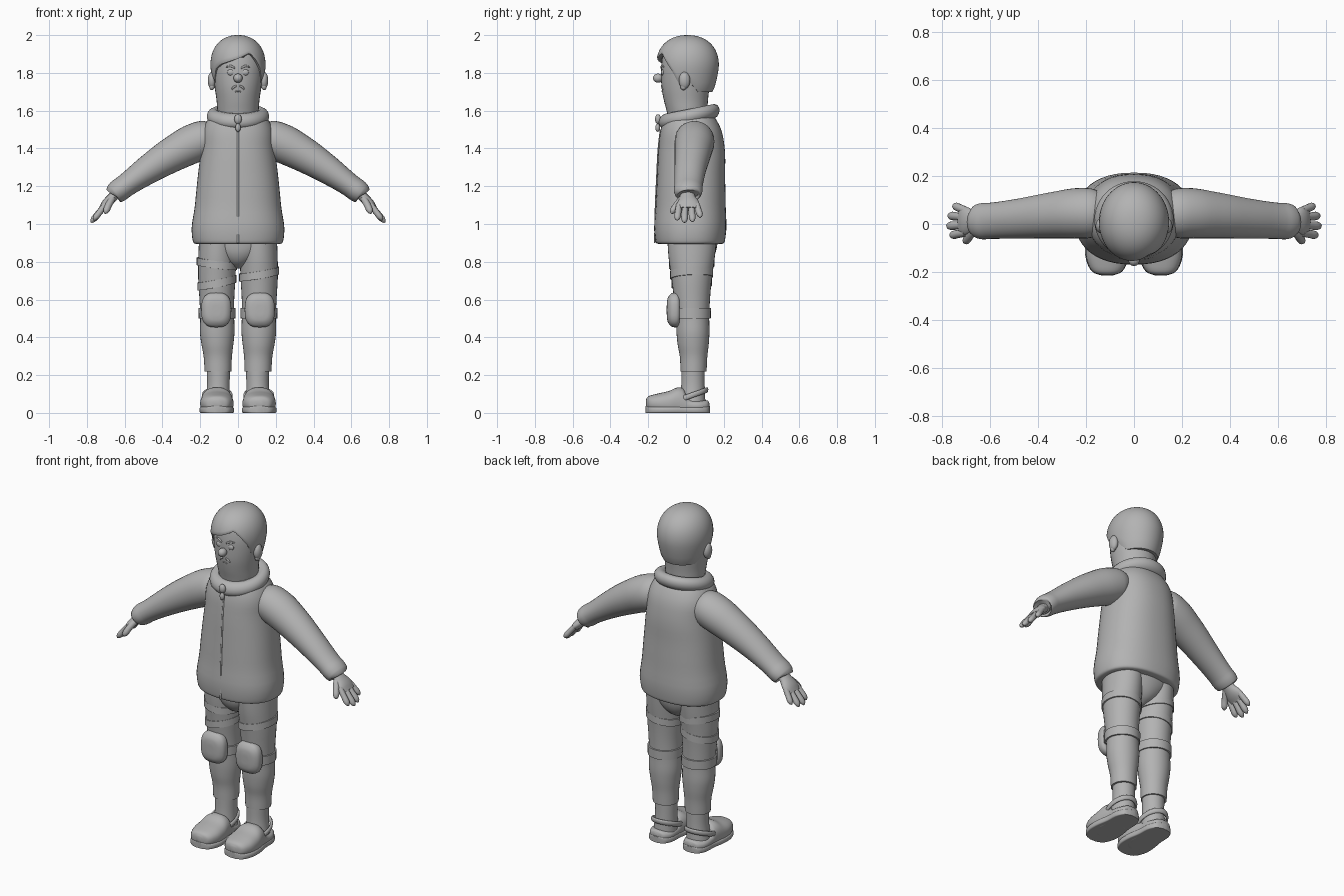
import bpy, bmesh, math
from mathutils import Vector, Matrix

grey = bpy.data.materials.new("plain_grey")
grey.diffuse_color = (0.45, 0.45, 0.45, 1)
X, Y, Z = Vector((1, 0, 0)), Vector((0, 1, 0)), Vector((0, 0, 1))


def finish(name, bm, angle=45):
    bmesh.ops.recalc_face_normals(bm, faces=bm.faces)
    me = bpy.data.meshes.new(name)
    bm.to_mesh(me)
    bm.free()
    me.materials.append(grey)
    ob = bpy.data.objects.new(name, me)
    bpy.context.collection.objects.link(ob)
    bpy.ops.object.select_all(action='DESELECT')
    ob.select_set(True)
    bpy.context.view_layer.objects.active = ob
    bpy.ops.object.shade_smooth_by_angle(angle=math.radians(angle))
    return ob


def smooth_path(keys, steps):
    """Hermite curve through the keys, spaced by chord length."""
    p = [Vector(k) for k in keys]
    h = [max((b - a).length, 1e-5) for a, b in zip(p, p[1:])]
    d = [(b - a) / l for a, b, l in zip(p, p[1:], h)]
    m = [d[0]] + [(d[i - 1] * h[i] + d[i] * h[i - 1]) / (h[i] + h[i - 1])
                  for i in range(1, len(d))] + [d[-1]]
    out = []
    for i, l in enumerate(h):
        for s in range(steps):
            t = s / steps
            out.append(p[i] * (2*t**3 - 3*t*t + 1) + m[i] * l * (t**3 - 2*t*t + t)
                       + p[i+1] * (3*t*t - 2*t**3) + m[i+1] * l * (t**3 - t*t))
    return out + [p[-1]]


def bridge(bm, rings):
    n = len(rings[0])
    for r, q in zip(rings, rings[1:]):
        for i in range(n):
            bm.faces.new((r[i], r[(i+1) % n], q[(i+1) % n], q[i]))
    bm.faces.new(rings[0][::-1])
    bm.faces.new(rings[-1])


def loft(name, keys, axis=None, n=2.0, seg=32, steps=4, shear=(0, 0), floor=False, angle=45):
    """Skin oval sections; each key is x, y, z, radius a, radius b."""
    pts = smooth_path(keys, steps)
    bm = bmesh.new()
    rings = []
    for i, k in enumerate(pts):
        c = Vector(k[:3])
        if axis == 'Y':
            a, b = X, Z
        elif axis == 'Z':
            a, b = X, Y
        else:
            t = Vector(pts[min(i+1, len(pts)-1)][:3]) - Vector(pts[max(i-1, 0)][:3])
            t.normalize()
            a = Y.cross(t).normalized()
            b = t.cross(a)
        ring = []
        for j in range(seg):
            w = 2 * math.pi * j / seg
            cs, sn = math.cos(w), math.sin(w)
            u = math.copysign(abs(cs) ** (2/n), cs) * k[3]
            v = math.copysign(abs(sn) ** (2/n), sn) * k[4]
            co = c + a * u + b * v
            co.z += shear[0] * u + shear[1] * v
            if floor:
                co.z = max(co.z, 0)
            ring.append(bm.verts.new(co))
        rings.append(ring)
    bridge(bm, rings)
    return finish(name, bm, angle)


def ball(name, loc, size):
    bm = bmesh.new()
    bmesh.ops.create_uvsphere(bm, u_segments=24, v_segments=14, radius=1,
                              matrix=Matrix.Translation(loc) @ Matrix.Diagonal((*size, 1)))
    return finish(name, bm)


def ring_roll(name, loc, rx, ry, r, rz, tilt):
    """Tilted padded ring."""
    bm = bmesh.new()
    vs = []
    for i in range(48):
        w = 2 * math.pi * i / 48
        row = []
        for j in range(14):
            q = 2 * math.pi * j / 14
            y = (ry + r * math.cos(q)) * math.sin(w)
            row.append(bm.verts.new(Vector(loc) + Vector((
                (rx + r * math.cos(q)) * math.cos(w), y, rz * math.sin(q) + y * tilt))))
        vs.append(row)
    for i in range(48):
        for j in range(14):
            a, b = vs[i], vs[(i+1) % 48]
            bm.faces.new((a[j], b[j], b[(j+1) % 14], a[(j+1) % 14]))
    return finish(name, bm)


# jacket, collar and zip
loft("jacket", [(0, .022, .893, .215, .16), (0, .022, .90, .235, .18), (0, .022, .93, .243, .187),
                (0, .025, 1.1, .228, .185), (0, .027, 1.25, .213, .18), (0, .03, 1.4, .195, .175),
                (0, .026, 1.5, .185, .16), (0, .02, 1.56, .155, .135), (0, .018, 1.6, .11, .10)],
     'Z', n=2.3, seg=48)
ring_roll("collar", (0, .017, 1.57), .128, .124, .037, .04, .2)
loft("zip", [(0, -.165, .9, .005, .004), (0, -.161, 1.1, .005, .004), (0, -.154, 1.25, .005, .004),
             (0, -.146, 1.4, .005, .004), (0, -.135, 1.5, .005, .004)], seg=8)
ball("zip_slider", (0, -.148, 1.555), (.02, .016, .026))
ball("zip_pull", (0, -.15, 1.51), (.014, .012, .022))

# head and face
loft("head", [(0, .01, 1.54, .10, .10), (0, .005, 1.6, .109, .108), (0, 0, 1.65, .113, .116),
              (0, -.003, 1.72, .123, .126), (0, -.003, 1.78, .13, .129), (0, 0, 1.85, .132, .13),
              (0, .01, 1.92, .12, .125), (0, .01, 1.96, .08, .09), (0, .01, 1.975, .02, .02)], 'Z')
ball("nose", (0, -.148, 1.772), (.024, .027, .024))
for s in (-1, 1):
    ball("eye", (s * .037, -.122, 1.803), (.02, .01, .017))
    ball("ear", (s * .138, -.008, 1.76), (.022, .03, .045))
    ball("ear_lobe", (s * .138, -.014, 1.728), (.014, .016, .02))
    loft("eyebrow", [(s * .015, -.132, 1.825, .004, .004), (s * .038, -.128, 1.836, .006, .005),
                     (s * .062, -.116, 1.832, .003, .003)], seg=10)
    loft("moustache", [(s * .008, -.129, 1.732, .004, .004), (s * .022, -.127, 1.725, .006, .005),
                       (s * .034, -.122, 1.71, .003, .003)], seg=10)
loft("mouth", [(-.014, -.126, 1.7, .003, .003), (0, -.127, 1.704, .004, .003),
               (.014, -.126, 1.7, .003, .003)], seg=8)

# hair: dome whose lower edge follows a hairline around the head
HAIRLINE = [(-180, 1.70), (-115, 1.70), (-98, 1.74), (-86, 1.79), (-70, 1.75), (-57, 1.82),
            (-40, 1.845), (0, 1.875), (28, 1.905), (42, 1.87), (57, 1.82), (70, 1.75),
            (86, 1.79), (98, 1.74), (115, 1.70), (180, 1.70)]


def hairline(deg):
    for (a, za), (b, zb) in zip(HAIRLINE, HAIRLINE[1:]):
        if a <= deg <= b:
            return za + (zb - za) * (deg - a) / (b - a)


def hair_scale(z):
    if z > 1.84:
        return max(1 - ((z - 1.84) / .16) ** 2.2, 0.0005) ** (1 / 2.2)
    return 1 - .2 * ((1.84 - z) / .15) ** 1.5


bm = bmesh.new()
rows = []
for r in range(-1, 20):
    f = math.sin(max(r, 0) / 19 * math.pi / 2)
    row = []
    for i in range(72):
        deg = -180 + 5 * i
        p = math.radians(deg)
        zb = hairline(deg)
        z = zb + (2.0 - zb) * f
        k = hair_scale(z) * (.85 if r < 0 else .97 if r == 0 else 1)
        row.append(bm.verts.new((.146 * k * math.sin(p), .008 - .166 * k * math.cos(p), z)))
    rows.append(row)
bridge(bm, rows)
finish("hair", bm, 60)

for s in (-1, 1):
    # sleeve with rolled cuff
    loft("sleeve", [(s*x, y, z, a, b) for x, y, z, a, b in [
        (.14, .045, 1.45, .085, .09), (.18, .045, 1.447, .10, .103), (.22, .045, 1.433, .103, .105),
        (.33, .037, 1.378, .095, .097), (.48, .022, 1.285, .076, .083), (.6, .013, 1.2, .061, .075),
        (.64, .011, 1.171, .06, .074), (.655, .01, 1.16, .055, .068), (.658, .01, 1.157, .04, .05)]])
    # hand
    loft("palm", [(s*.62, .008, 1.185, .026, .035), (s*.665, .008, 1.14, .026, .042),
                  (s*.70, .012, 1.105, .024, .06), (s*.722, .012, 1.08, .016, .055)], seg=20)
    for y0, y1, x, z in [(-.036, -.046, .757, 1.03), (-.004, -.008, .77, 1.018),
                         (.028, .034, .765, 1.022), (.056, .074, .745, 1.045)]:
        loft("finger", [(s*.70, y0, 1.105, .015, .016), (s*(.70+x)/2, (y0+y1)/2, (1.105+z)/2, .016, .017),
                        (s*x, y1, z, .013, .014), (s*(x+.008), y1, z-.01, .004, .004)], seg=12)
    loft("thumb", [(s*.665, -.015, 1.135, .018, .02), (s*.685, -.05, 1.10, .018, .018),
                   (s*.70, -.072, 1.065, .014, .014), (s*.704, -.076, 1.055, .004, .004)], seg=12)

    # trouser leg and ankle
    loft("trouser_leg", [(s*x, y, z, a, b) for x, y, z, a, b in [
        (.106, .04, .22, .071, .069), (.107, .04, .3, .075, .073), (.109, .038, .36, .084, .082),
        (.11, .037, .42, .091, .087), (.11, .035, .5, .09, .088), (.112, .032, .6, .092, .095),
        (.112, .03, .72, .099, .108), (.11, .03, .82, .1, .122), (.105, .033, .95, .1, .133)]], 'Z')
    loft("ankle", [(s*.108, .035, .05, .066, .068), (s*.104, .037, .15, .06, .062),
                   (s*.104, .037, .24, .062, .062)], 'Z')

    # knee pad and its strap
    loft("knee_pad", [(s*.115, y, .545, a, b) for y, a, b in [
        (-.035, .07, .08), (-.045, .078, .09), (-.075, .077, .089), (-.093, .06, .07),
        (-.101, .03, .04), (-.102, .005, .006)]], 'Y', n=2.8)
    loft("knee_strap", [(s*.111, .034, z, a, a) for z, a in [
        (.5, .09), (.501, .097), (.554, .098), (.555, .09)]], 'Z', steps=1, angle=30)

    # clog: sole, upper and heel strap
    loft("sole", [(s*.112, y, .015, a, .022) for y, a in [
        (-.215, .02), (-.2, .06), (-.15, .087), (-.08, .091), (0, .078), (.08, .071),
        (.115, .05), (.127, .015)]], 'Y', n=4, floor=True)
    loft("clog_upper", [(s*.112, y, z, a, b) for y, z, a, b in [
        (-.213, .05, .02, .018), (-.2, .05, .058, .037), (-.15, .05, .084, .052),
        (-.09, .05, .088, .066), (-.04, .055, .082, .08), (-.015, .05, .078, .08),
        (.01, .04, .075, .045), (.08, .035, .068, .033), (.115, .035, .045, .03),
        (.124, .035, .015, .015)]], 'Y', n=2.4, floor=True)
    ring_roll("heel_strap", (s*.11, .022, .09), .074, .088, .008, .015, .35)

# seat of the trousers
loft("trouser_seat", [(0, .032, .765, .02, .04), (0, .032, .79, .07, .085), (0, .033, .84, .14, .12),
                      (0, .035, .9, .195, .132), (0, .035, .95, .2, .135)], 'Z')

# thigh straps, sloping around each leg
for cx, z, rx, ry, slope in [(.112, .735, .106, .114, .17), (-.112, .79, .107, .12, -.12),
                             (-.112, .69, .103, .108, .2)]:
    loft("thigh_strap", [(cx, .03, z + dz, rx - i, ry - i) for dz, i in [
        (-.021, .012), (-.02, 0), (.02, 0), (.021, .012)]],
        'Z', steps=1, shear=(slope, .05), angle=30)
